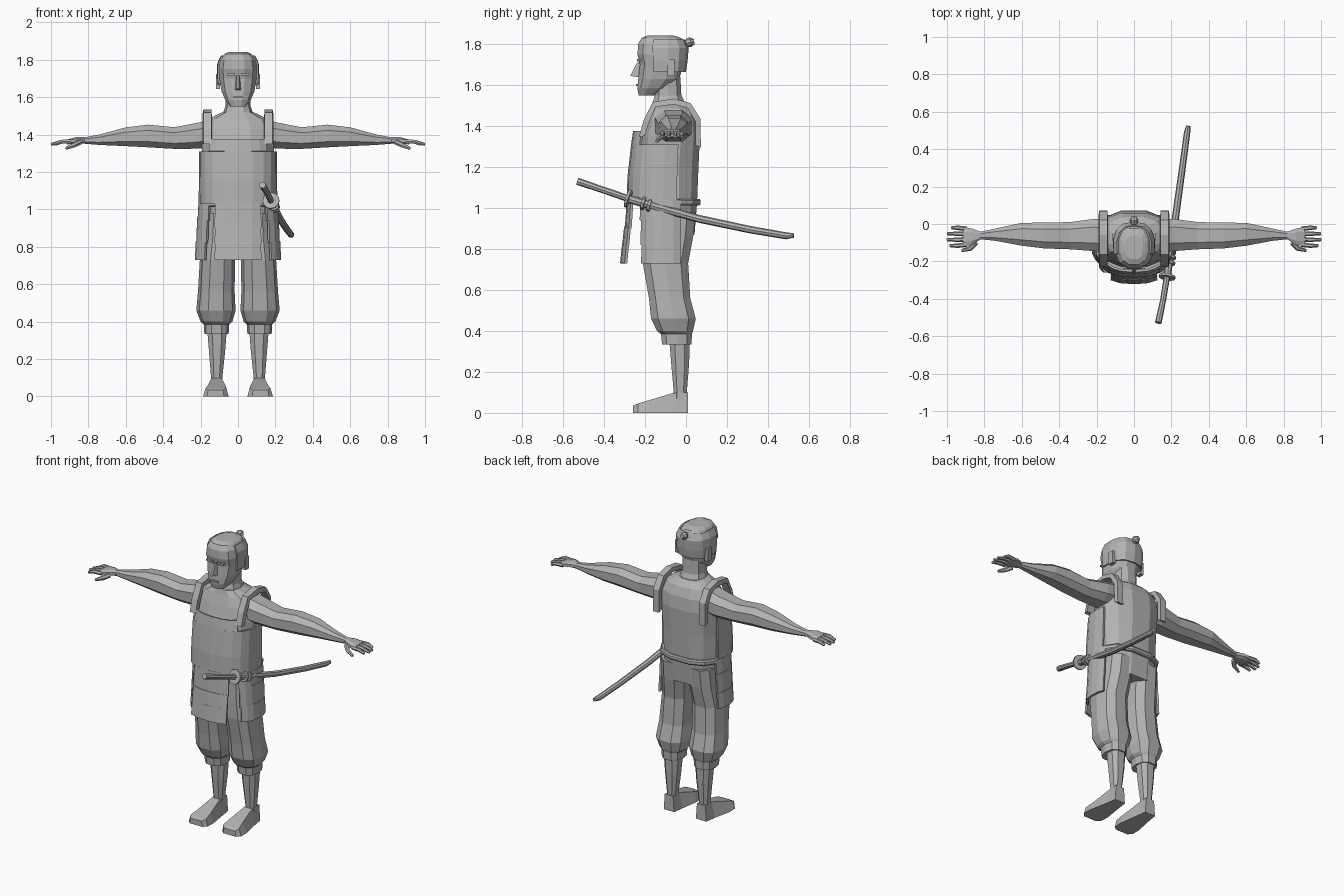
import bpy, bmesh, math
from mathutils import Vector

grey = bpy.data.materials.new("plain_grey")
grey.diffuse_color = (0.45, 0.45, 0.45, 1)


def loft(name, rings, closed=True, thick=0):
    """Skin rows of points; closed rings are capped, open ones are thickened."""
    bm = bmesh.new()
    rows = [[bm.verts.new(p) for p in r] for r in rings]
    n = len(rows[0])
    for a, b in zip(rows, rows[1:]):
        for i in range(n if closed else n - 1):
            j = (i + 1) % n
            bm.faces.new((a[i], a[j], b[j], b[i]))
    if closed:
        bm.faces.new(rows[0])
        bm.faces.new(rows[-1])
    bmesh.ops.recalc_face_normals(bm, faces=bm.faces)
    me = bpy.data.meshes.new(name)
    bm.to_mesh(me)
    bm.free()
    me.materials.append(grey)
    ob = bpy.data.objects.new(name, me)
    bpy.context.collection.objects.link(ob)
    if thick:
        mod = ob.modifiers.new("thickness", "SOLIDIFY")
        mod.thickness, mod.offset = thick, 0
    return ob


def power(v, e):
    return math.copysign(abs(v) ** e, v)


def oval(z, rx, yf, yb, cx=0, n=12, e=0.8, start=None, end=None):
    """Rounded-box section at height z; angles in degrees measured from the front."""
    cy, ry = (yf + yb) / 2, (yb - yf) / 2
    if start is None:
        angles = [(i + 0.5) * 360 / n for i in range(n)]
    else:
        angles = [start + (end - start) * i / n for i in range(n + 1)]
    pts = []
    for a in map(math.radians, angles):
        pts.append((cx + rx * power(math.sin(a), e), cy - ry * power(math.cos(a), e), z))
    return pts


def plate(name, rows, start, end, n=6, thick=0.012):
    return loft(name, [oval(*r, n=n, start=start, end=end) for r in rows], False, thick)


def tube(name, pts, radii, n=6):
    """Round bar through points, each with its own radius."""
    pts = [Vector(p) for p in pts]
    rings = []
    for i, p in enumerate(pts):
        d = (pts[min(i + 1, len(pts) - 1)] - pts[max(i - 1, 0)]).normalized()
        up = Vector((0, 0, 1)) if abs(d.z) < 0.9 else Vector((0, 1, 0))
        u = d.cross(up).normalized()
        v = u.cross(d)
        rings.append([p + radii[i] * (u * math.cos(t) + v * math.sin(t))
                      for t in (2 * math.pi * k / n for k in range(n))])
    return loft(name, rings)


def box(name, x0, x1, y0, y1, z0, z1):
    return loft(name, [[(x0, y0, z), (x1, y0, z), (x1, y1, z), (x0, y1, z)] for z in (z0, z1)])


# Torso and neck
loft("torso", [oval(*r) for r in (
    (0.87, 0.17, -0.20, 0.045), (1.03, 0.185, -0.22, 0.058), (1.2, 0.19, -0.235, 0.065),
    (1.35, 0.2, -0.22, 0.072), (1.43, 0.195, -0.195, 0.062), (1.485, 0.16, -0.175, 0.04),
    (1.52, 0.085, -0.165, 0.0))])
loft("neck", [oval(*r, n=10) for r in (
    (1.5, 0.085, -0.17, 0.005), (1.55, 0.068, -0.155, -0.02), (1.64, 0.066, -0.15, -0.025))])

# Head, nose, mouth
loft("head", [oval(*r) for r in (
    (1.55, 0.042, -0.232, -0.15), (1.585, 0.07, -0.24, -0.08), (1.63, 0.09, -0.236, -0.03),
    (1.70, 0.102, -0.228, -0.01), (1.75, 0.106, -0.24, 0.0), (1.80, 0.098, -0.237, 0.003),
    (1.83, 0.075, -0.22, -0.02), (1.842, 0.05, -0.19, -0.06))])
loft("nose", [
    [(-0.018, -0.225, 1.637), (0.018, -0.225, 1.637), (0.006, -0.272, 1.645), (-0.006, -0.272, 1.645)],
    [(-0.01, -0.222, 1.715), (0.01, -0.222, 1.715), (0.005, -0.236, 1.715), (-0.005, -0.236, 1.715)]])
box("mouth", -0.025, 0.025, -0.245, -0.23, 1.595, 1.605)

# Hair around the sides and back, with the topknot
plate("hair", ((1.665, 0.104, -0.225, -0.005), (1.72, 0.109, -0.232, 0.003),
               (1.78, 0.107, -0.238, 0.008), (1.82, 0.088, -0.225, -0.01)), 72, 288, 8, 0.01)
tube("topknot", [(0, -0.01, 1.795), (0, 0.008, 1.805), (0, 0.022, 1.81), (0, 0.04, 1.812)],
     [0.01, 0.021, 0.024, 0.012], 8)

# Chest armour, belt
plate("chest_armour", ((1.03, 0.205, -0.283, 0.06), (1.15, 0.203, -0.28, 0.06),
                       (1.31, 0.202, -0.262, 0.06)), -108, 108, 12)
plate("chest_bib", ((1.31, 0.2, -0.262, 0.06), (1.375, 0.188, -0.252, 0.06)), -46, 46, 6)
loft("belt", [oval(*r) for r in (
    (1.012, 0.2, -0.25, 0.07), (1.02, 0.206, -0.26, 0.076),
    (1.037, 0.206, -0.26, 0.076), (1.045, 0.2, -0.25, 0.07))])

# Tiered front skirt
for i, (z0, z1, y) in enumerate(((0.90, 1.04, -0.282), (0.815, 0.91, -0.295), (0.73, 0.825, -0.305))):
    plate(f"front_skirt_{i + 1}", ((z0, 0.21, y - 0.01, 0.05), (z1, 0.205, y, 0.05)), -31, 31, 4, 0.014)

for s, side in ((1, "left"), (-1, "right")):
    def flip(pts):
        return [(s * p[0], p[1], p[2]) for p in pts]

    # Tiered hip skirts
    for i, (z0, z1, r) in enumerate(((0.94, 1.04, 0.205), (0.82, 0.95, 0.212), (0.73, 0.83, 0.219))):
        plate(f"{side}_hip_skirt_{i + 1}", ((z0, r + 0.005, -0.255, 0.05), (z1, r, -0.25, 0.05)),
              s * (43 + 2 * i), s * 114, 5, 0.014)

    # Shoulder strap
    strap = ((-0.215, 1.35), (-0.195, 1.42), (-0.155, 1.505), (-0.06, 1.52), (0.015, 1.5),
             (0.058, 1.43), (0.06, 1.3))
    rings = []
    for y, z in strap:
        d = Vector((y + 0.07, z - 1.36)).normalized() * 0.014
        rings.append(flip([(0.14, y - d.x, z - d.y), (0.19, y - d.x, z - d.y),
                           (0.185, y + d.x, z + d.y), (0.143, y + d.x, z + d.y)]))
    loft(f"{side}_shoulder_strap", rings)

    # Arm and palm: x, front, back, bottom, top
    rings = []
    for x, yf, yb, zb, zt in (
            (0.12, -0.16, 0.03, 1.33, 1.49), (0.22, -0.15, 0.032, 1.32, 1.467),
            (0.34, -0.14, 0.015, 1.32, 1.443), (0.48, -0.135, 0.012, 1.328, 1.457),
            (0.60, -0.12, 0.01, 1.335, 1.442), (0.74, -0.092, -0.022, 1.343, 1.402),
            (0.82, -0.083, -0.04, 1.35, 1.387), (0.865, -0.115, -0.022, 1.35, 1.388),
            (0.915, -0.122, -0.012, 1.347, 1.374)):
        yz = oval(0, (zt - zb) / 2, yf, yb, (zt + zb) / 2, n=8)
        rings.append([(s * x, p[1], p[0]) for p in yz])
    loft(f"{side}_arm", rings)

    # Fingers and thumb
    for i, tip in enumerate((0.975, 0.998, 1.0, 0.985)):
        y0, y1 = -0.026 - 0.028 * i, -0.02 - 0.032 * i
        tube(f"{side}_finger_{i + 1}", flip([(0.895, y0, 1.362), (0.945, y1, 1.362), (tip, y1, 1.348)]),
             [0.013, 0.012, 0.008])
    tube(f"{side}_thumb", flip([(0.845, -0.1, 1.36), (0.875, -0.13, 1.345), (0.92, -0.142, 1.326)]),
         [0.014, 0.014, 0.008])

    # Baggy trouser leg with cuff: height, half width, front, back, centre
    loft(f"{side}_trouser", [oval(z, rx, yf, yb, s * cx, 10) for z, rx, yf, yb, cx in (
        (0.98, 0.09, -0.21, 0.052, 0.095), (0.86, 0.094, -0.215, 0.04, 0.097),
        (0.73, 0.094, -0.215, 0.015, 0.11), (0.56, 0.098, -0.185, 0.025, 0.116),
        (0.46, 0.105, -0.175, 0.052, 0.118), (0.40, 0.085, -0.145, 0.038, 0.115),
        (0.385, 0.068, -0.125, 0.032, 0.115), (0.335, 0.065, -0.12, 0.03, 0.115))])

    # Shin
    loft(f"{side}_shin", [oval(z, rx, yf, yb, s * cx, 8) for z, rx, yf, yb, cx in (
        (0.36, 0.056, -0.085, 0.022, 0.112), (0.24, 0.046, -0.075, 0.018, 0.112),
        (0.10, 0.032, -0.062, 0.006, 0.114), (0.05, 0.034, -0.065, 0.006, 0.115))])

    # Foot: y, inner and outer edge at the sole, inner and outer edge on top, height
    loft(f"{side}_foot", [flip([(a, y, 0), (b, y, 0), (d, y, h), (c, y, h)]) for y, a, b, c, d, h in (
        (0.01, 0.078, 0.152, 0.085, 0.145, 0.1), (-0.06, 0.068, 0.163, 0.088, 0.142, 0.098),
        (-0.18, 0.05, 0.187, 0.068, 0.16, 0.062), (-0.235, 0.052, 0.187, 0.062, 0.172, 0.046),
        (-0.258, 0.075, 0.165, 0.08, 0.16, 0.035))])

    # Ear and brow
    box(f"{side}_ear", *sorted((s * 0.095, s * 0.118)), -0.09, -0.055, 1.645, 1.725)
    box(f"{side}_brow", *sorted((s * 0.015, s * 0.06)), -0.24, -0.22, 1.717, 1.727)

# Sword: handle, guard, scabbard with cord rings
tube("sword_handle", [(0.13, -0.528, 1.13), (0.155, -0.41, 1.09), (0.178, -0.27, 1.042)],
     [0.018, 0.016, 0.017], 8)
tube("sword_guard", [(0.176, -0.288, 1.048), (0.178, -0.276, 1.044)], [0.045, 0.045], 12)
tube("scabbard", [(0.178, -0.275, 1.043), (0.192, -0.18, 1.015), (0.226, 0.065, 0.947),
                  (0.26, 0.31, 0.895), (0.284, 0.49, 0.864), (0.29, 0.525, 0.866)],
     [0.02, 0.02, 0.019, 0.018, 0.017, 0.011], 8)
for i, (x, y, z) in enumerate(((0.188, -0.215, 1.025), (0.192, -0.185, 1.016))):
    tube(f"scabbard_cord_{i + 1}", [(x, y, z), (x + 0.002, y + 0.014, z - 0.004)], [0.032, 0.032], 8)
